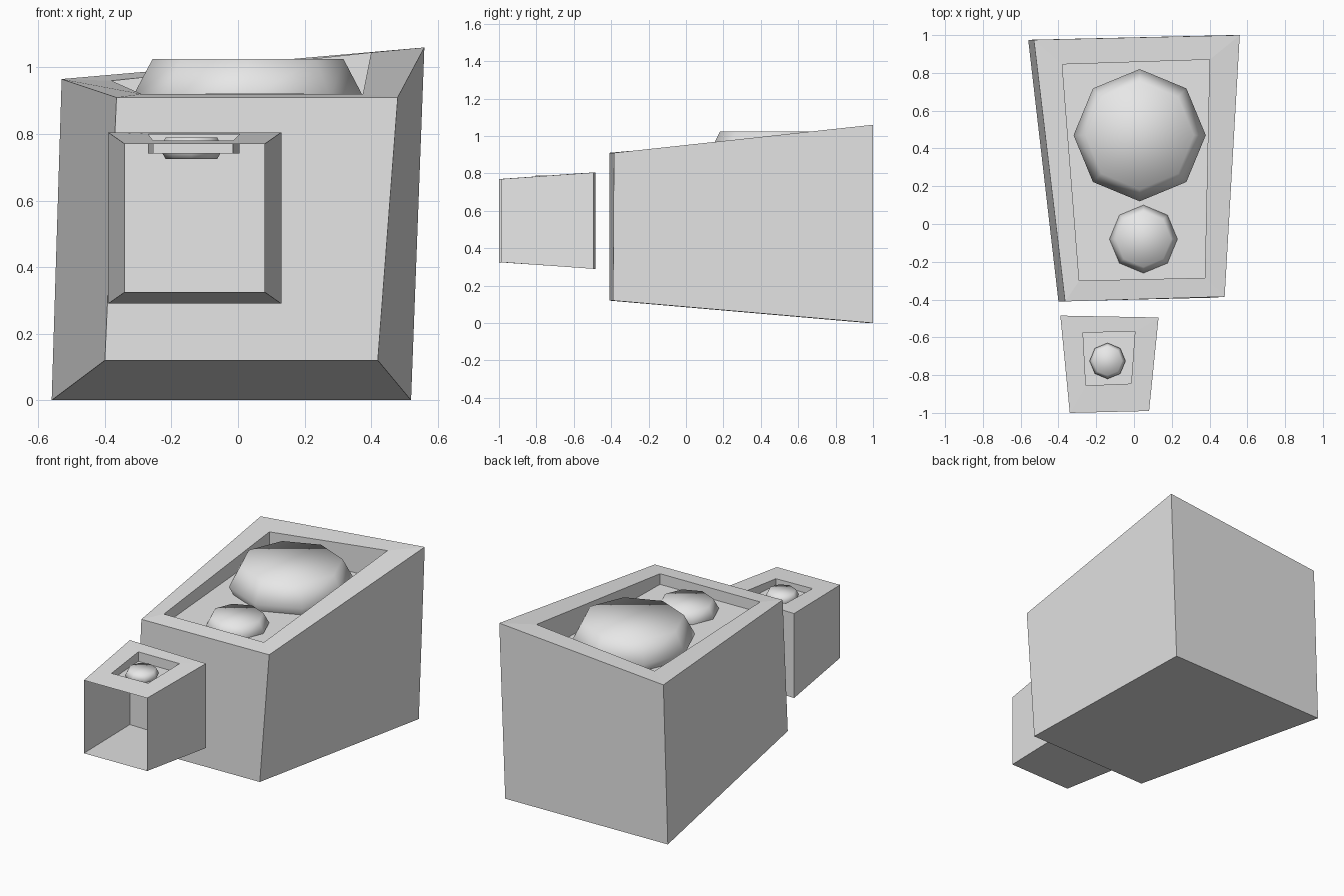
import bpy, bmesh, math

cube = bpy.data.objects.get("Cube")
if cube:
    bpy.data.objects.remove(cube, do_unlink=True)

grey = bpy.data.materials.new("plain_grey")
grey.use_nodes = True
grey.diffuse_color = (0.8, 0.8, 0.8, 1)
grey.node_tree.nodes["Principled BSDF"].inputs["Base Color"].default_value = (0.8, 0.8, 0.8, 1)


def finish(name, bm, smooth=False):
    mesh = bpy.data.meshes.new(name)
    bmesh.ops.recalc_face_normals(bm, faces=bm.faces)
    for face in bm.faces:
        face.smooth = smooth
    bm.to_mesh(mesh)
    bm.free()
    mesh.materials.append(grey)
    obj = bpy.data.objects.new(name, mesh)
    bpy.context.collection.objects.link(obj)
    return obj


def tray_box(name, base, top, opening, floor_z, open_front=False):
    """Tapered box with a flat-floored recess; corners run front-left round to back-left."""
    bm = bmesh.new()
    floor = [(x, y, floor_z) for x, y, z in opening]
    rings = [[bm.verts.new(p) for p in ring] for ring in (base, top, opening, floor)]
    for level, (low, high) in enumerate(zip(rings, rings[1:])):
        for i in range(4):
            if open_front and level == 0 and i == 0:
                continue
            j = (i + 1) % 4
            bm.faces.new((low[i], low[j], high[j], high[i]))
    bm.faces.new(rings[0][::-1])
    bm.faces.new(rings[-1])
    return finish(name, bm)


def pebble(name, x, y, z, radius, half_height):
    """Flattened eight-sided dome, flat on top and bottom."""
    bm = bmesh.new()
    rings = []
    for scale, level in ((0.82, -1), (1, 0), (0.82, 1)):
        r = radius * scale
        rings.append([bm.verts.new((x + r * math.cos(k * math.pi / 4),
                                    y + r * math.sin(k * math.pi / 4),
                                    z + level * half_height)) for k in range(8)])
    for low, high in zip(rings, rings[1:]):
        for i in range(8):
            j = (i + 1) % 8
            bm.faces.new((low[i], low[j], high[j], high[i]))
    bm.faces.new(rings[0][::-1])
    bm.faces.new(rings[-1])
    return finish(name, bm, smooth=True)


# Large sloping box with its two domes
tray_box("large_box",
         [(-0.40, -0.41, 0.12), (0.42, -0.39, 0.12), (0.52, 1.0, 0), (-0.56, 0.975, 0)],
         [(-0.365, -0.41, 0.91), (0.48, -0.385, 0.91), (0.56, 1.0, 1.06), (-0.53, 0.975, 0.965)],
         [(-0.29, -0.30, 0.92), (0.375, -0.285, 0.92), (0.40, 0.87, 1.045), (-0.38, 0.845, 0.96)],
         0.855)
pebble("large_dome", 0.03, 0.47, 0.905, 0.35, 0.12)
pebble("medium_dome", 0.05, -0.08, 0.86, 0.18, 0.062)

# Small box, open at the front, with its dome
tray_box("small_box",
         [(-0.34, -1.0, 0.325), (0.08, -0.99, 0.325), (0.13, -0.495, 0.29), (-0.39, -0.485, 0.29)],
         [(-0.34, -1.0, 0.77), (0.08, -0.99, 0.77), (0.13, -0.495, 0.805), (-0.39, -0.485, 0.805)],
         [(-0.255, -0.855, 0.78), (-0.015, -0.845, 0.78), (0.005, -0.57, 0.80), (-0.27, -0.575, 0.80)],
         0.742, open_front=True)
pebble("small_dome", -0.14, -0.725, 0.757, 0.095, 0.032)
